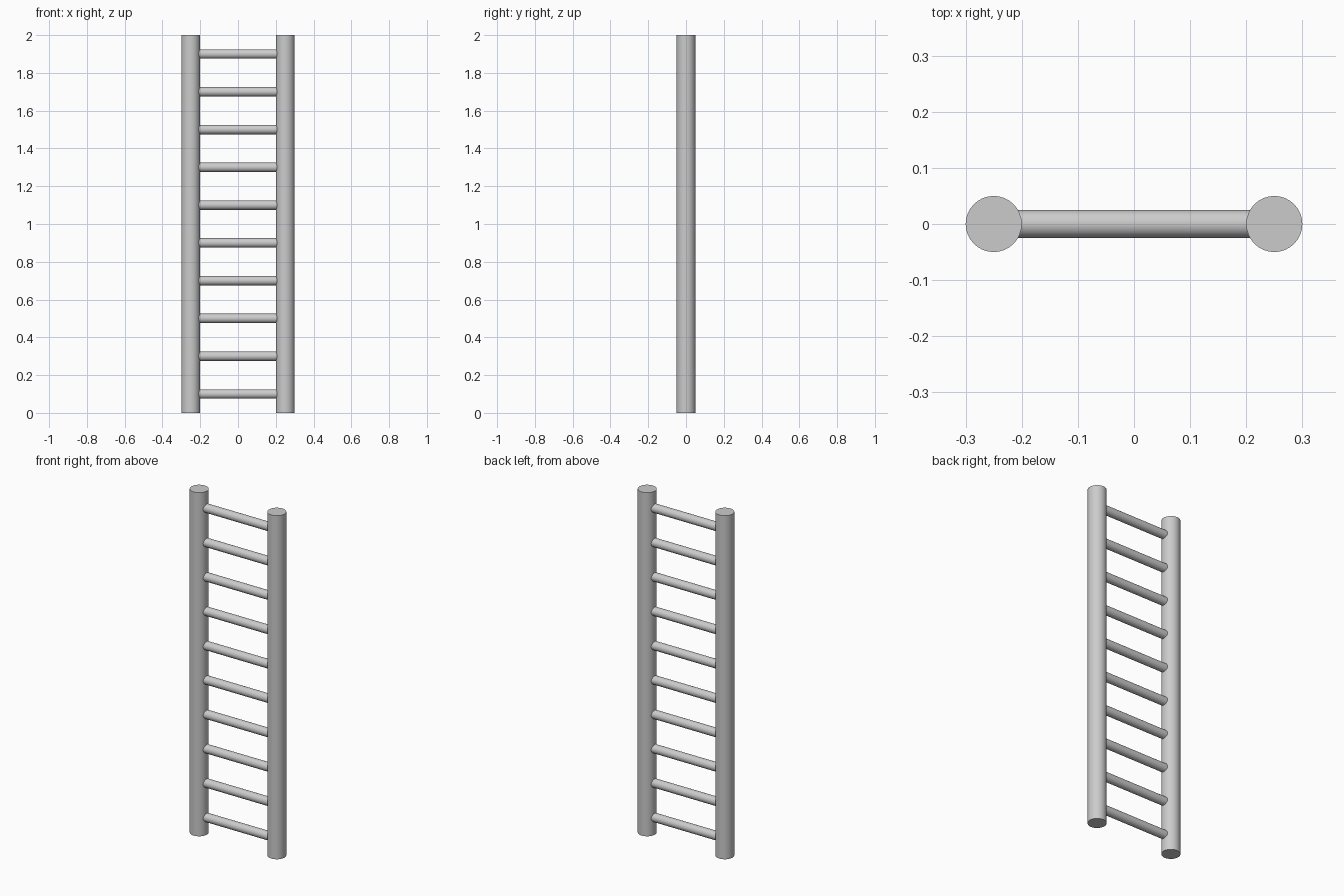
import bpy, math

if "Cube" in bpy.data.objects:
    bpy.data.objects.remove(bpy.data.objects["Cube"])

RAIL_X, RAIL_R, HEIGHT = 0.25, 0.05, 2.0
RUNG_R, RUNG_COUNT = 0.025, 10


def cylinder(name, radius, length, location, rotation=(0, 0, 0)):
    bpy.ops.mesh.primitive_cylinder_add(vertices=32, radius=radius, depth=length,
                                        location=location, rotation=rotation)
    obj = bpy.context.object
    obj.name = name
    bpy.ops.object.shade_smooth_by_angle(angle=math.radians(30))
    return obj


# Upright side rails
for side, x in (("left", -RAIL_X), ("right", RAIL_X)):
    cylinder(f"{side}_rail", RAIL_R, HEIGHT, (x, 0, HEIGHT / 2))

# Evenly spaced rungs, running into the rail centres
spacing = HEIGHT / RUNG_COUNT
for i in range(RUNG_COUNT):
    cylinder(f"rung_{i + 1}", RUNG_R, 2 * RAIL_X, (0, 0, spacing * (i + 0.5)),
             (0, math.pi / 2, 0))
